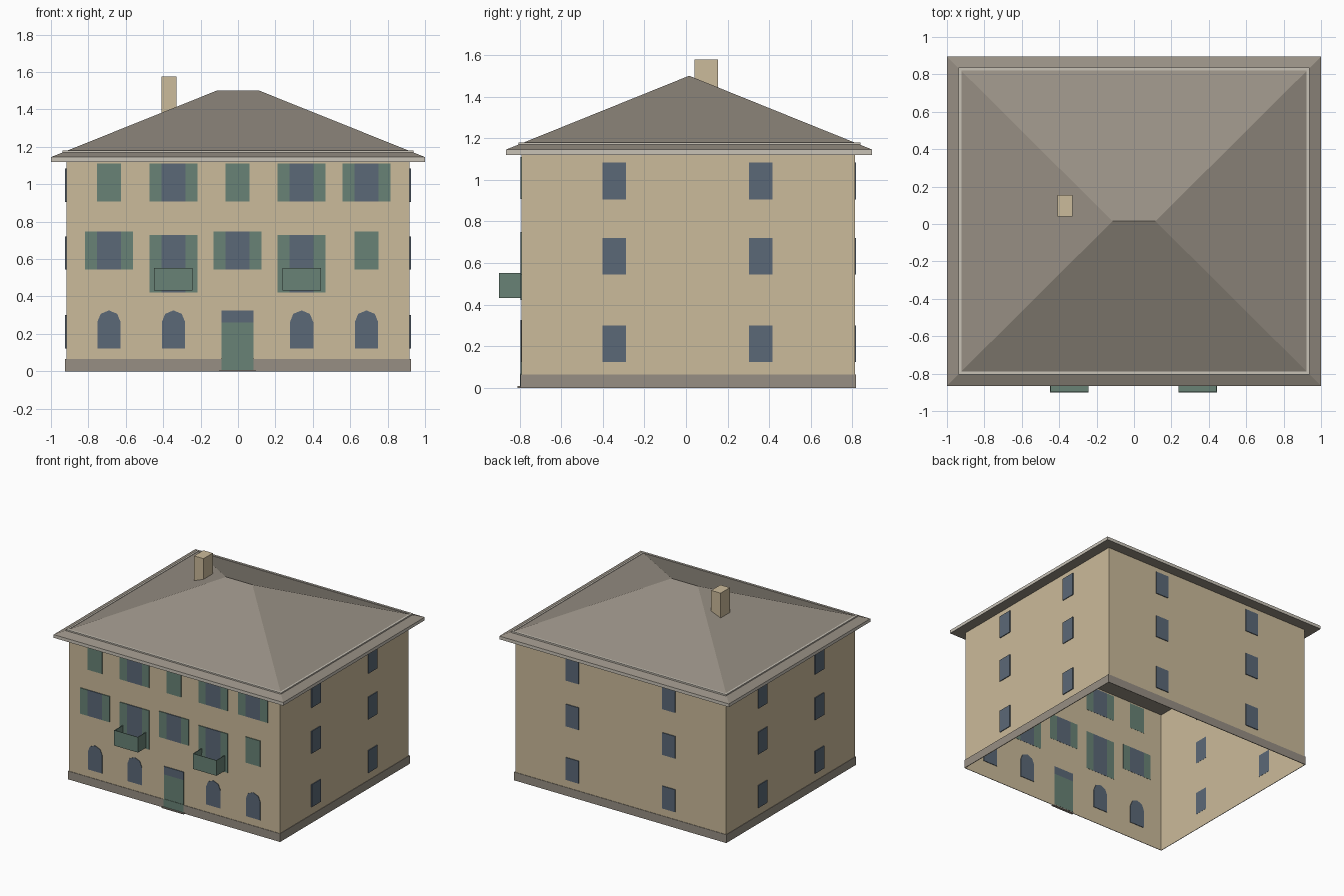
import bpy, bmesh, math
from mathutils import Vector

cube = bpy.data.objects.get("Cube")
if cube:
    bpy.data.objects.remove(cube, do_unlink=True)


def material(name, *rgb):
    m = bpy.data.materials.new(name)
    m.use_nodes = True
    m.diffuse_color = (*rgb, 1)
    m.node_tree.nodes["Principled BSDF"].inputs["Base Color"].default_value = (*rgb, 1)
    return m


PLASTER = material("sand plaster", 0.60, 0.495, 0.325)
SLATE = material("grey brown slate", 0.31, 0.275, 0.23)
TRIM = material("pale stone trim", 0.58, 0.54, 0.47)
GREEN = material("green shutter paint", 0.14, 0.225, 0.18)
GLASS = material("blue grey glass", 0.105, 0.14, 0.185)

X, FRONT, BACK = 0.918, -0.79, 0.812
EAVE = 1.12
PLATE = 0.006


def finish(name, bm, *mats):
    mesh = bpy.data.meshes.new(name)
    bm.to_mesh(mesh)
    bm.free()
    for m in mats:
        mesh.materials.append(m)
    ob = bpy.data.objects.new(name, mesh)
    bpy.context.collection.objects.link(ob)
    return ob


def box(name, xs, ys, zs, mat, open_sides=()):
    """Box between limits; faces pointing along open_sides are left out."""
    bm = bmesh.new()
    bmesh.ops.create_cube(bm, size=1)
    for v in bm.verts:
        v.co = [lim[0] if c < 0 else lim[1] for c, lim in zip(v.co, (xs, ys, zs))]
    bm.normal_update()
    gone = [f for f in bm.faces
            if any(f.normal.dot(Vector(d)) > 0.9 for d in open_sides)]
    bmesh.ops.delete(bm, geom=gone, context='FACES')
    return finish(name, bm, mat)


def thicken(ob, depth):
    mod = ob.modifiers.new("thickness", 'SOLIDIFY')
    mod.thickness = depth
    mod.offset = -1


UP, DOWN, REAR = (0, 0, 1), (0, 0, -1), (0, 1, 0)

# Wall shell and plinth, open underneath
box("walls", (-X, X), (FRONT, BACK), (0, EAVE), PLASTER, (UP, DOWN))
o = 0.006
plinth = box("plinth", (-X - o, X + o), (FRONT - o, BACK + o), (0, 0.065), SLATE, (UP, DOWN))
thicken(plinth, 0.005)

# Hipped roof on a thin slab with pale edges
Y0, Y1, RIDGE_Y = -0.865, 0.895, 0.015
bm = bmesh.new()
corners = [(-1, Y0), (1, Y0), (1, Y1), (-1, Y1)]
low = [bm.verts.new((x, y, EAVE)) for x, y in corners]
rim = [bm.verts.new((x, y, EAVE + 0.025)) for x, y in corners]
left, right = [bm.verts.new((x, RIDGE_Y, 1.5)) for x in (-0.115, 0.115)]
bm.faces.new(low[::-1])
for i in range(4):
    j = (i + 1) % 4
    edge = bm.faces.new((low[i], low[j], rim[j], rim[i]))
    edge.material_index = 1
bm.faces.new((rim[0], rim[1], right, left))
bm.faces.new((rim[1], rim[2], right))
bm.faces.new((rim[2], rim[3], left, right))
bm.faces.new((rim[3], rim[0], left))
finish("roof", bm, SLATE, TRIM)

# Pale rail running round the roof
RX, RY0, RY1, W = 0.937, -0.804, 0.838, 0.016
RZ = (1.166, 1.18)
for y in (RY0, RY1 - W):
    box("roof_rail_long", (-RX, RX), (y, y + W), RZ, TRIM)
for x in (-RX, RX - W):
    box("roof_rail_side", (x, x + W), (RY0 + W, RY1 - W), RZ, TRIM)

box("chimney", (-0.41, -0.328), (0.04, 0.155), (1.34, 1.577), PLASTER)


# Front openings
def front_plate(name, x0, x1, z0, z1, mat):
    box(name, (x0, x1), (FRONT - PLATE, FRONT + 0.001), (z0, z1), mat)


def open_window(x, z0, z1):
    front_plate("window_glass", x - 0.064, x + 0.064, z0, z1, GLASS)
    for s in (-1, 1):
        a, b = sorted((x + s * 0.064, x + s * 0.128))
        front_plate("open_shutter", a, b, z0, z1, GREEN)


def closed_window(x, z0, z1):
    front_plate("closed_shutters", x - 0.064, x + 0.064, z0, z1, GREEN)


AXES = (-0.69, -0.345, -0.003, 0.34, 0.687)
for x, style in zip(AXES, (closed_window, open_window, closed_window, open_window, open_window)):
    style(x, 0.908, 1.11)
for x, style in zip(AXES, (open_window, None, open_window, None, closed_window)):
    if style:
        style(x, 0.545, 0.748)

# Balcony doors and open-topped balconies
for x in (AXES[1], AXES[3]):
    open_window(x, 0.422, 0.728)
    balcony = box("balcony", (x - 0.103, x + 0.103), (-0.9, FRONT), (0.432, 0.553), GREEN, (UP, REAR))
    thicken(balcony, 0.005)

# Arched ground floor windows, set through the wall
for x in (AXES[0], AXES[1], AXES[3], AXES[4]):
    r, spring = 0.0625, 0.263
    outline = [(x - r, 0.123), (x + r, 0.123)]
    outline += [(x + r * math.cos(math.pi * k / 4), spring + r * math.sin(math.pi * k / 4))
                for k in range(5)]
    bm = bmesh.new()
    face = bm.faces.new([bm.verts.new((px, FRONT - 0.004, pz)) for px, pz in outline])
    ext = bmesh.ops.extrude_face_region(bm, geom=[face], use_keep_orig=True)
    for v in ext["geom"]:
        if isinstance(v, bmesh.types.BMVert):
            v.co.y += 0.008
    bmesh.ops.recalc_face_normals(bm, faces=bm.faces)
    finish("arched_window", bm, GLASS)

# Entrance
front_plate("door_leaf", -0.088, 0.083, 0.008, 0.262, GREEN)
front_plate("door_fanlight", -0.088, 0.083, 0.262, 0.325, GLASS)
box("door_plinth_cover", (-0.088, 0.083), (FRONT - 0.009, FRONT - 0.005), (0.008, 0.07), GREEN)
box("door_step", (-0.098, 0.093), (-0.81, FRONT), (0, 0.008), SLATE)

# Plain windows on the sides and the back
for z0, z1 in ((0.123, 0.3), (0.545, 0.72), (0.905, 1.083)):
    for y in (-0.345, 0.36):
        for name, a in (("left_window", X - 0.001), ("right_window", -X - PLATE)):
            box(name, (a, a + PLATE + 0.001), (y - 0.056, y + 0.056), (z0, z1), GLASS)
    for x in (-0.42, 0.42):
        box("back_window", (x - 0.056, x + 0.056), (BACK - 0.001, BACK + PLATE), (z0, z1), GLASS)
